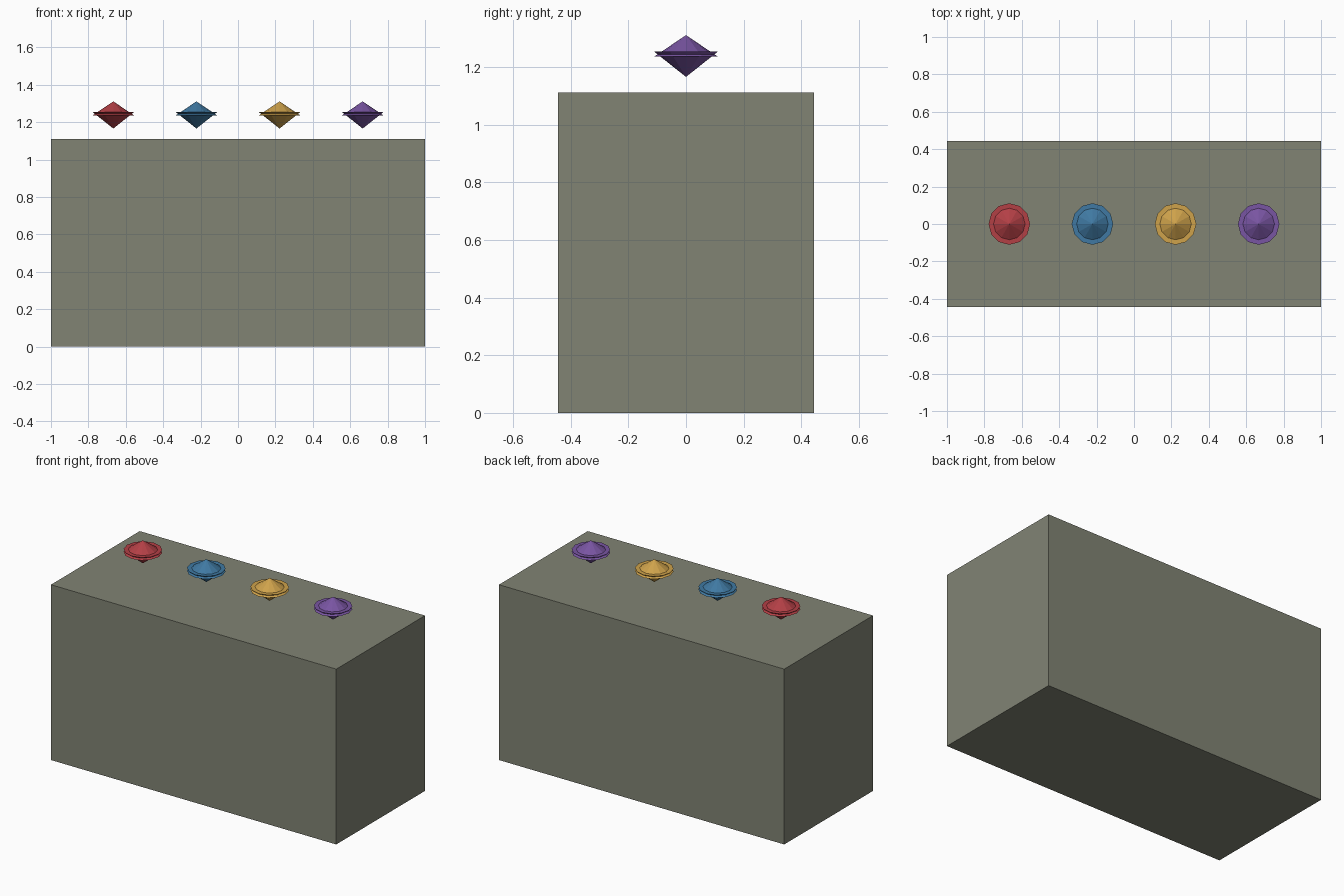
import bpy
import math

if "Cube" in bpy.data.objects:
    bpy.data.objects.remove(bpy.data.objects["Cube"])


def material(name, rgb):
    m = bpy.data.materials.new(name)
    m.diffuse_color = (*rgb, 1)
    m.use_nodes = True
    m.node_tree.nodes["Principled BSDF"].inputs["Base Color"].default_value = m.diffuse_color
    return m


def cone(name, x, base_z, tip_z, mat, sides=12, radius=0.111):
    # Cone from base_z to tip_z, pointing either up or down
    up = tip_z > base_z
    bpy.ops.mesh.primitive_cone_add(
        vertices=sides, radius1=radius if up else 0, radius2=0 if up else radius,
        depth=abs(tip_z - base_z), location=(x, 0, (base_z + tip_z) / 2))
    ob = bpy.context.object
    ob.name = name
    ob.data.materials.append(mat)


# Solid plinth
W, D, H = 2.0, 0.889, 1.111
bpy.ops.mesh.primitive_cube_add(size=1, location=(0, 0, H / 2))
plinth = bpy.context.object
plinth.name = "plinth"
plinth.scale = (W, D, H)
bpy.ops.object.transform_apply(location=False, rotation=False, scale=True)
plinth.data.materials.append(material("stone", (0.22, 0.23, 0.175)))

# Floating gems: an upper and a lower cone that overlap at the girdle
gems = [("red", (0.45, 0.05, 0.06)), ("blue", (0.05, 0.19, 0.36)),
        ("gold", (0.62, 0.36, 0.07)), ("purple", (0.19, 0.09, 0.36))]
for i, (colour, rgb) in enumerate(gems):
    x = (i - 1.5) * 0.4444
    mat = material(colour, rgb)
    cone(colour + "_gem_crown", x, 1.236, 1.311, mat)
    cone(colour + "_gem_point", x, 1.254, 1.166, mat)
